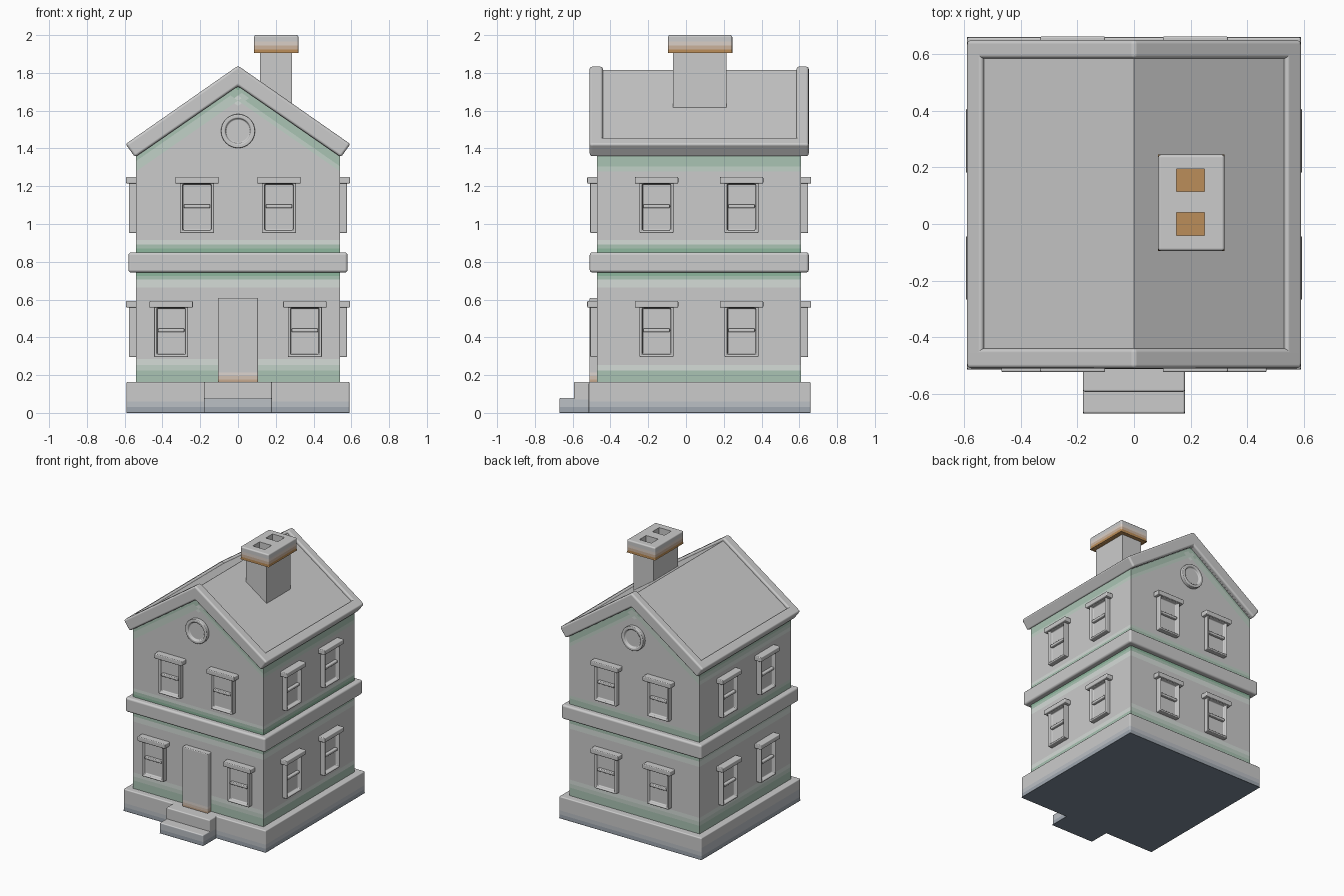
import bpy, bmesh
from math import pi
from mathutils import Vector, Matrix

if "Cube" in bpy.data.objects:
    bpy.data.objects.remove(bpy.data.objects["Cube"])

GREY = (0.8, 0.8, 0.8)
GREEN, SLATE, BROWN = (0.27, 0.47, 0.34), (0.2, 0.25, 0.31), (0.5, 0.27, 0.1)


def add_box(bm, lo, hi):
    lo, hi = Vector(lo), Vector(hi)
    m = Matrix.Translation((lo + hi) / 2) @ Matrix.Diagonal((*(hi - lo), 1))
    return bmesh.ops.create_cube(bm, size=1, matrix=m)["verts"]


def link(name, mesh, bevel=0.0):
    ob = bpy.data.objects.new(name, mesh)
    bpy.context.collection.objects.link(ob)
    if bevel:
        b = ob.modifiers.new("Bevel", "BEVEL")
        b.width, b.segments, b.limit_method, b.harden_normals = bevel, 3, "ANGLE", True
    return ob


def finish(name, bm, bevel=0.0):
    bmesh.ops.recalc_face_normals(bm, faces=bm.faces)
    me = bpy.data.meshes.new(name)
    bm.to_mesh(me)
    bm.free()
    return link(name, me, bevel)


def box(name, lo, hi, bevel=0.0):
    bm = bmesh.new()
    add_box(bm, lo, hi)
    return finish(name, bm, bevel)


def prism(name, pts, y0, y1, bevel=0.0):
    """Extrude an x-z outline along y."""
    bm = bmesh.new()
    f = bm.faces.new([bm.verts.new((x, y0, z)) for x, z in pts])
    new = bmesh.ops.extrude_face_region(bm, geom=[f])["geom"]
    bmesh.ops.translate(bm, vec=(0, y1 - y0, 0),
                        verts=[v for v in new if isinstance(v, bmesh.types.BMVert)])
    return finish(name, bm, bevel)


def tint(ob, colour, planes, steps=4):
    """Stepped fade from colour at each plane (point, direction, depth) to grey."""
    planes = [(Vector(p), Vector(n).normalized(), d) for p, n, d in planes]
    me = ob.data
    bm = bmesh.new()
    bm.from_mesh(me)
    for p, n, d in planes:
        for i in range(steps + 1):
            bmesh.ops.bisect_plane(bm, geom=bm.verts[:] + bm.edges[:] + bm.faces[:],
                                   plane_co=p + n * d * i / steps, plane_no=n)
    for i in range(steps + 1):
        t = i / steps
        mat = bpy.data.materials.new(f"{ob.name}_tint_{i}")
        mat.diffuse_color = (*(g + (c - g) * t for g, c in zip(GREY, colour)), 1)
        mat.use_nodes = True
        mat.node_tree.nodes["Principled BSDF"].inputs["Base Color"].default_value = mat.diffuse_color
        me.materials.append(mat)
    for f in bm.faces:
        c, s = f.calc_center_median(), 0
        for p, n, d in planes:
            k = (c - p).dot(n) / d
            if -0.01 < k < 1:
                s = max(s, 1 - k)
        f.material_index = min(steps, round(s * steps))
    bm.to_mesh(me)
    bm.free()


# plinth and front steps
base = box("plinth", (-0.59, -0.515, 0), (0.59, 0.66, 0.164), 0.008)
steps_low = box("lower_step", (-0.18, -0.67, 0), (0.18, -0.5, 0.08), 0.008)
steps_up = box("upper_step", (-0.18, -0.593, 0), (0.18, -0.46, 0.164), 0.008)
for ob in (base, steps_low, steps_up):
    tint(ob, SLATE, [((0, 0, 0), (0, 0, 1), 0.12)])

# walls with gable tops, and the band between storeys
walls = prism("walls", [(-0.54, 0.1), (0.54, 0.1), (0.54, 1.36), (0, 1.735), (-0.54, 1.36)],
              -0.47, 0.61)
tint(walls, GREEN, [((0, 0, 0.164), (0, 0, 1), 0.12), ((0, 0, 0.745), (0, 0, -1), 0.08),
                    ((0, 0, 0.847), (0, 0, 1), 0.09),
                    ((0, 0, 1.735), (0.694, 0, -1), 0.09) ,
                    ((0, 0, 1.735), (-0.694, 0, -1), 0.09)])
# keep the two slanted fades on their own side of the ridge
box("storey_band", (-0.58, -0.51, 0.743), (0.58, 0.65, 0.85), 0.015)

# roof slab, raised gable edges and raised eaves
prism("roof_slab", [(0, 1.815), (0.56, 1.426), (0.53, 1.362), (0, 1.73),
                    (-0.53, 1.362), (-0.56, 1.426)], -0.48, 0.62)
edge = [(0, 1.838), (0.595, 1.423), (0.545, 1.354), (0, 1.73), (-0.545, 1.354), (-0.595, 1.423)]
prism("gable_edge_front", edge, -0.51, -0.44, 0.014)
prism("gable_edge_back", edge, 0.585, 0.65, 0.014)
for s, side in ((1, "right"), (-1, "left")):
    prism("eave_" + side, [(s * x, z) for x, z in
          [(0.595, 1.423), (0.545, 1.354), (0.49, 1.392), (0.54, 1.461)]], -0.504, 0.644, 0.012)

# chimney with two flues
box("chimney_shaft", (0.117, -0.07, 1.5), (0.286, 0.215, 1.92))
cap = box("chimney_cap", (0.085, -0.095, 1.905), (0.32, 0.245, 2.0), 0.01)
tint(cap, BROWN, [((0, 0, 1.905), (0, 0, 1), 0.06)], 3)
flue_mat = bpy.data.materials.new("flue")
flue_mat.diffuse_color = (*BROWN, 1)
flue_mat.use_nodes = True
flue_mat.node_tree.nodes["Principled BSDF"].inputs["Base Color"].default_value = flue_mat.diffuse_color
for i, y in enumerate((0, 0.155)):
    cut = box(f"flue_cutter_{i}", (0.15, y - 0.04, 1.85), (0.25, y + 0.04, 2.1))
    cut.hide_render = True
    cut.hide_set(True)
    m = cap.modifiers.new("Flue", "BOOLEAN")
    m.object, m.operation, m.solver = cut, "DIFFERENCE", "EXACT"
    box(f"flue_floor_{i}", (0.145, y - 0.045, 1.9), (0.255, y + 0.045, 1.93)).data.materials.append(flue_mat)


def recess(bm, steps):
    """Inset the front (-y) face and push it back."""
    bmesh.ops.recalc_face_normals(bm, faces=bm.faces)
    face = min(bm.faces, key=lambda f: f.calc_center_median().y)
    for width, depth in steps:
        bmesh.ops.inset_region(bm, faces=[face], thickness=width, depth=depth)


# sash window: recessed frame, hood and middle rail, facing -y from the wall
bm = bmesh.new()
add_box(bm, (-0.09, -0.037, 0), (0.09, 0.01, 0.275))
recess(bm, [(0.02, 0), (0.004, -0.025)])
add_box(bm, (-0.07, -0.033, 0.132), (0.07, 0.0, 0.152))
add_box(bm, (-0.115, -0.053, 0.262), (0.115, 0.01, 0.297))
bmesh.ops.recalc_face_normals(bm, faces=bm.faces)
window = bpy.data.meshes.new("window")
bm.to_mesh(window)
bm.free()

for floor, z, fx in (("lower", 0.295, 0.354), ("upper", 0.952, 0.217)):
    places = [(s * fx, -0.47, 0, "front") for s in (-1, 1)]
    places += [(s * 0.217, 0.61, pi, "back") for s in (-1, 1)]
    places += [(s * 0.54, y, s * pi / 2, "right" if s > 0 else "left")
               for s in (-1, 1) for y in (-0.156, 0.294)]
    for x, y, rot, side in places:
        ob = link(f"window_{floor}_{side}", window, 0.006)
        ob.location, ob.rotation_euler = (x, y, z), (0, 0, rot)

# round gable windows
for y, rot, side in ((-0.47, 0, "front"), (0.61, pi, "back")):
    bm = bmesh.new()
    bmesh.ops.create_cone(bm, cap_ends=True, segments=32, radius1=0.09, radius2=0.09, depth=0.06,
                          matrix=Matrix.Rotation(pi / 2, 4, "X"))
    recess(bm, [(0.022, 0), (0.004, -0.015)])
    ob = finish("round_window_" + side, bm, 0.006)
    ob.location, ob.rotation_euler = (0, y, 1.492), (0, 0, rot)

# front door
door = box("door", (-0.106, -0.512, 0.16), (0.106, -0.45, 0.608), 0.006)
tint(door, BROWN, [((0, 0, 0.16), (0, 0, 1), 0.07)])

# smooth shading with sharp edges kept
bpy.ops.object.select_all(action="SELECT")
bpy.context.view_layer.objects.active = base
bpy.ops.object.shade_smooth_by_angle(angle=0.52)
